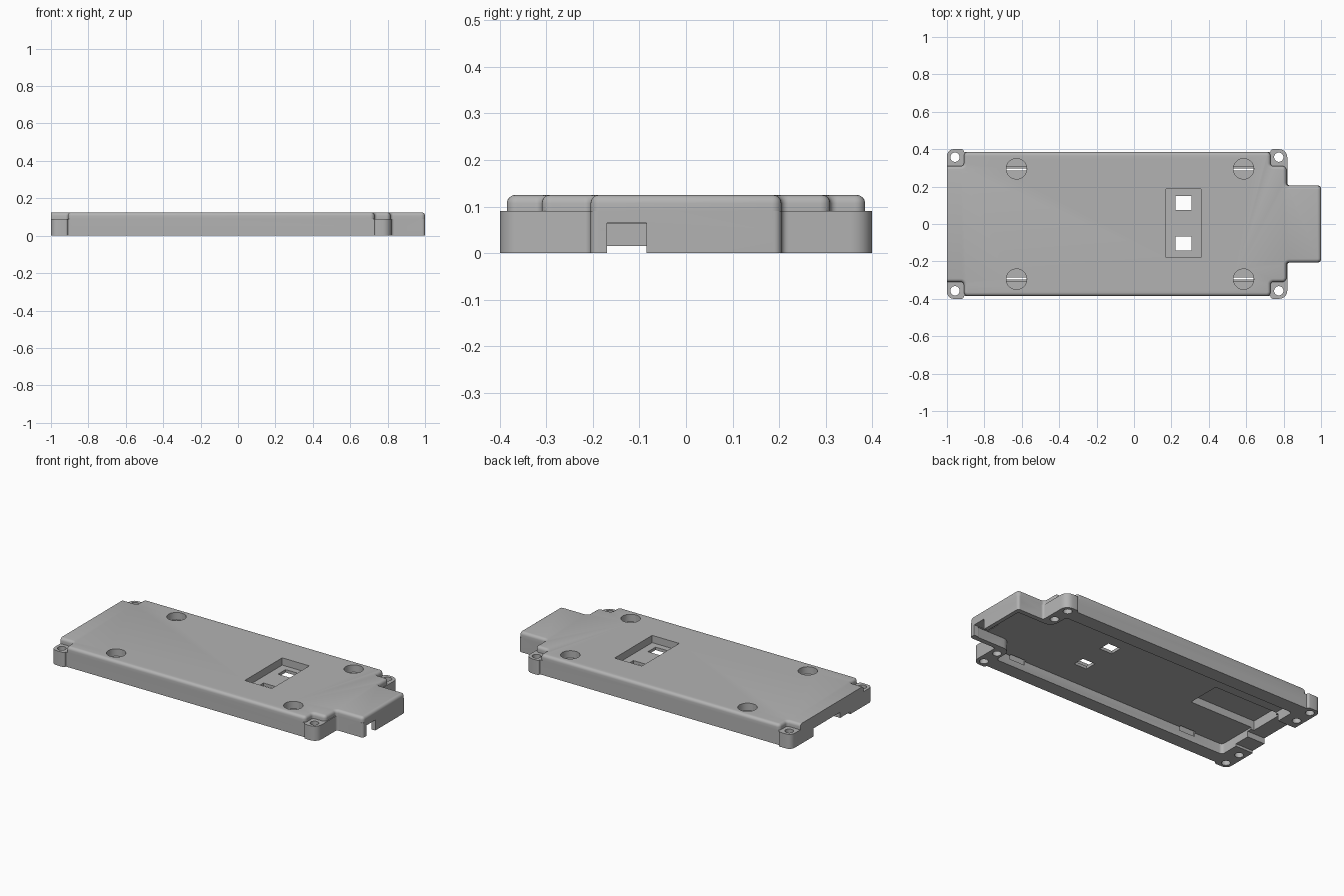
import bpy, bmesh, math
from mathutils import Vector

old = bpy.data.objects.get("Cube")
if old:
    bpy.data.objects.remove(old, do_unlink=True)

grey = bpy.data.materials.new("light_grey_plastic")
grey.use_nodes = True
COLOUR = (0.45, 0.45, 0.45, 1)
grey.diffuse_color = COLOUR
grey.node_tree.nodes["Principled BSDF"].inputs["Base Color"].default_value = COLOUR


def rounded(points, steps=5):
    """Round each corner (x, y, radius) of an outline with a curve."""
    out = []
    for i, (x, y, r) in enumerate(points):
        p = Vector((x, y))
        if r == 0:
            out.append(p)
            continue
        a = (Vector(points[i - 1][:2]) - p).normalized()
        b = (Vector(points[(i + 1) % len(points)][:2]) - p).normalized()
        centre = p + (a + b) * r
        for k in range(steps + 1):
            t = k / steps * math.pi / 2
            out.append(centre - b * r * math.cos(t) - a * r * math.sin(t))
    return out


def mirrored(half):
    """Complete a half outline across the long axis."""
    return half + [(x, -y, r) for x, y, r in reversed(half)]


def prism(name, points, z0, z1, edge_round=0):
    bm = bmesh.new()
    base = [bm.verts.new((p.x, p.y, z0)) for p in rounded(points)]
    face = bm.faces.new(base)
    ext = bmesh.ops.extrude_face_region(bm, geom=[face])
    top = [g for g in ext["geom"] if isinstance(g, bmesh.types.BMVert)]
    bmesh.ops.translate(bm, verts=top, vec=(0, 0, z1 - z0))
    bmesh.ops.recalc_face_normals(bm, faces=bm.faces)
    if edge_round:
        # The plain end at the far left keeps its sharp edge
        edges = [e for e in bm.edges
                 if all(v.co.z > z1 - 1e-4 for v in e.verts)
                 and not all(v.co.x < -0.999 for v in e.verts)]
        bmesh.ops.bevel(bm, geom=edges, offset=edge_round, segments=4,
                        profile=0.5, affect='EDGES')
    mesh = bpy.data.meshes.new(name)
    bm.to_mesh(mesh)
    bm.free()
    ob = bpy.data.objects.new(name, mesh)
    bpy.context.collection.objects.link(ob)
    mesh.materials.append(grey)
    return ob


def box(name, x0, x1, y0, y1, z0, z1, r=0):
    return prism(name, [(x0, y0, r), (x1, y0, r), (x1, y1, r), (x0, y1, r)], z0, z1)


def disc(name, x, y, radius, z0, z1):
    return box(name, x - radius, x + radius, y - radius, y + radius, z0, z1, radius * 0.999)


def combine(target, tool, operation='DIFFERENCE'):
    bpy.context.view_layer.objects.active = target
    mod = target.modifiers.new("combine", 'BOOLEAN')
    mod.operation, mod.solver, mod.object = operation, 'EXACT', tool
    bpy.ops.object.modifier_apply(modifier=mod.name)
    bpy.data.objects.remove(tool, do_unlink=True)


# Lower shell with four corner lugs
case = prism("case_lid", mirrored([
    (1, .205, .015), (.82, .205, .015), (.82, .4, .045), (.73, .4, .012),
    (.73, .385, 0), (-.91, .385, 0), (-.91, .4, .012), (-1, .4, .035)]), 0, .09)

# Raised deck, notched above the lugs
deck = prism("raised_deck", mirrored([
    (1, .205, .02), (.815, .205, .015), (.815, .31, .022), (.73, .31, .015),
    (.73, .385, .022), (-.91, .385, .022), (-.91, .31, .015), (-1, .31, 0)]),
    .05, .125, .018)
combine(case, deck, 'UNION')

# Underside cavity reaching into the end extension
CEILING = .062
cavity = prism("cavity", mirrored([
    (.975, .175, .01), (.735, .175, .05), (.735, .298, .02), (-.88, .298, .02)]),
    -.05, CEILING)
combine(case, cavity)

# Deeper pocket in the ceiling, and the openings in both ends
combine(case, box("pocket", -.9, -.45, -.05, .16, -.05, .108))
combine(case, box("end_port", .9, 1.1, -.17, -.085, -.05, .065))
combine(case, box("shallow_cable_gap", -1.1, -.86, -.18, -.07, -.05, .015))
combine(case, box("deep_cable_gap", -1.1, -.86, -.08, .18, -.05, .05))

# Window recess with two square openings
combine(case, box("recess", .172, .358, -.18, .187, .08, .2))
for y in (-.105, .112):
    combine(case, box("window", .222, .308, y - .037, y + .037, -.05, .2))

# Screw wells, each with a slot through the floor
for x in (-.628, .586):
    for side in (-1, 1):
        y = side * .295
        combine(case, disc("screw_well", x, y, .055, .08, .2))
        combine(case, box("well_slot", x - .053, x + .053, y - .009, y + .009, .04, .1))

# Lug holes and blind posts beside them
for x in (-.957, .774):
    for side in (-1, 1):
        combine(case, disc("lug_hole", x, side * .357, .025, -.05, .2))
        combine(case, disc("blind_hole", x, side * .245, .025, -.05, .07))

bpy.ops.object.select_all(action='DESELECT')
case.select_set(True)
bpy.context.view_layer.objects.active = case
bpy.ops.object.shade_smooth_by_angle(angle=math.radians(35))
